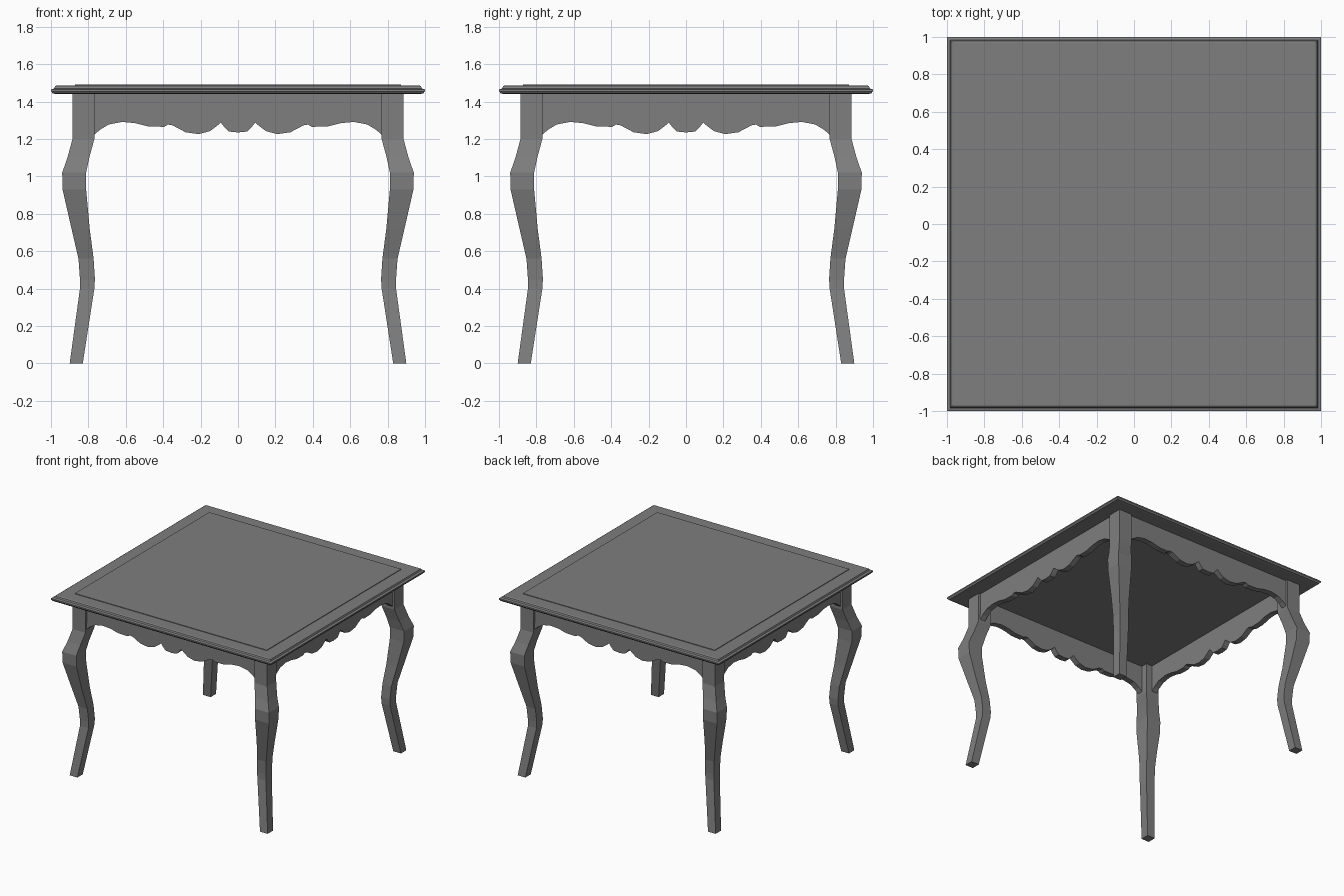
import bpy, bmesh
from math import pi
from mathutils import Matrix

cube = bpy.data.objects.get("Cube")
if cube:
    bpy.data.objects.remove(cube, do_unlink=True)

# Single grey finish
grey = bpy.data.materials.new("grey_finish")
grey.use_nodes = True
colour = (0.21, 0.21, 0.21, 1)
grey.diffuse_color = colour
grey.node_tree.nodes["Principled BSDF"].inputs["Base Color"].default_value = colour


def finish(bm, name):
    bmesh.ops.recalc_face_normals(bm, faces=bm.faces)
    mesh = bpy.data.meshes.new(name)
    bm.to_mesh(mesh)
    bm.free()
    mesh.materials.append(grey)
    obj = bpy.data.objects.new(name, mesh)
    bpy.context.collection.objects.link(obj)
    return obj


def square_loft(name, sections, sx=1, sy=1):
    """Stack square sections (low, high, z) along z and cap both ends."""
    bm = bmesh.new()
    rings = []
    for low, high, z in sections:
        corners = ((low, low), (high, low), (high, high), (low, high))
        rings.append([bm.verts.new((x * sx, y * sy, z)) for x, y in corners])
    for a, b in zip(rings, rings[1:]):
        for i in range(4):
            j = (i + 1) % 4
            bm.faces.new((a[i], a[j], b[j], b[i]))
    bm.faces.new(rings[0])
    bm.faces.new(rings[-1])
    return finish(bm, name)


# Moulded table top and its slightly raised centre panel
edge = [(0.965, 1.44), (0.99, 1.443), (1.0, 1.455), (1.0, 1.465),
        (0.983, 1.47), (0.978, 1.482), (0.97, 1.487)]
square_loft("table_top", [(-r, r, z) for r, z in edge])
square_loft("top_panel", [(-0.872, 0.872, 1.48), (-0.872, 0.872, 1.492)])

# Four curved legs, bowed outward along the diagonals
leg = [(0.83, 0.9, 0), (0.768, 0.845, 0.4), (0.765, 0.845, 0.45),
       (0.772, 0.853, 0.56), (0.793, 0.89, 0.72), (0.812, 0.938, 0.93),
       (0.812, 0.94, 1.02), (0.795, 0.912, 1.1), (0.768, 0.885, 1.2),
       (0.765, 0.885, 1.45)]
for depth, sy in (("front", -1), ("back", 1)):
    for side, sx in (("left", 1), ("right", -1)):
        square_loft(f"{depth}_{side}_leg", leg, sx, sy)

# Scalloped apron: lower edge from the centre out to the leg
scallop = [(0, 1.235), (0.05, 1.24), (0.07, 1.26), (0.092, 1.288),
           (0.11, 1.272), (0.15, 1.242), (0.21, 1.226), (0.28, 1.236),
           (0.35, 1.273), (0.375, 1.277), (0.395, 1.265), (0.48, 1.267),
           (0.55, 1.285), (0.62, 1.291), (0.69, 1.278), (0.74, 1.248),
           (0.77, 1.22), (0.79, 1.22)]
lower_edge = [(-x, z) for x, z in reversed(scallop[1:])] + scallop
outer, inner, top = 0.868, 0.82, 1.45

for turn, side in enumerate(("front", "left", "back", "right")):
    bm = bmesh.new()
    columns = [[bm.verts.new(p) for p in ((x, -outer, z), (x, -outer, top),
                                         (x, -inner, top), (x, -inner, z))]
               for x, z in lower_edge]
    for a, b in zip(columns, columns[1:]):
        for i in range(4):
            j = (i + 1) % 4
            bm.faces.new((a[i], a[j], b[j], b[i]))
    bm.faces.new(columns[0])
    bm.faces.new(columns[-1])
    bmesh.ops.transform(bm, matrix=Matrix.Rotation(turn * pi / 2, 4, "Z"),
                        verts=bm.verts)
    finish(bm, side + "_apron")
